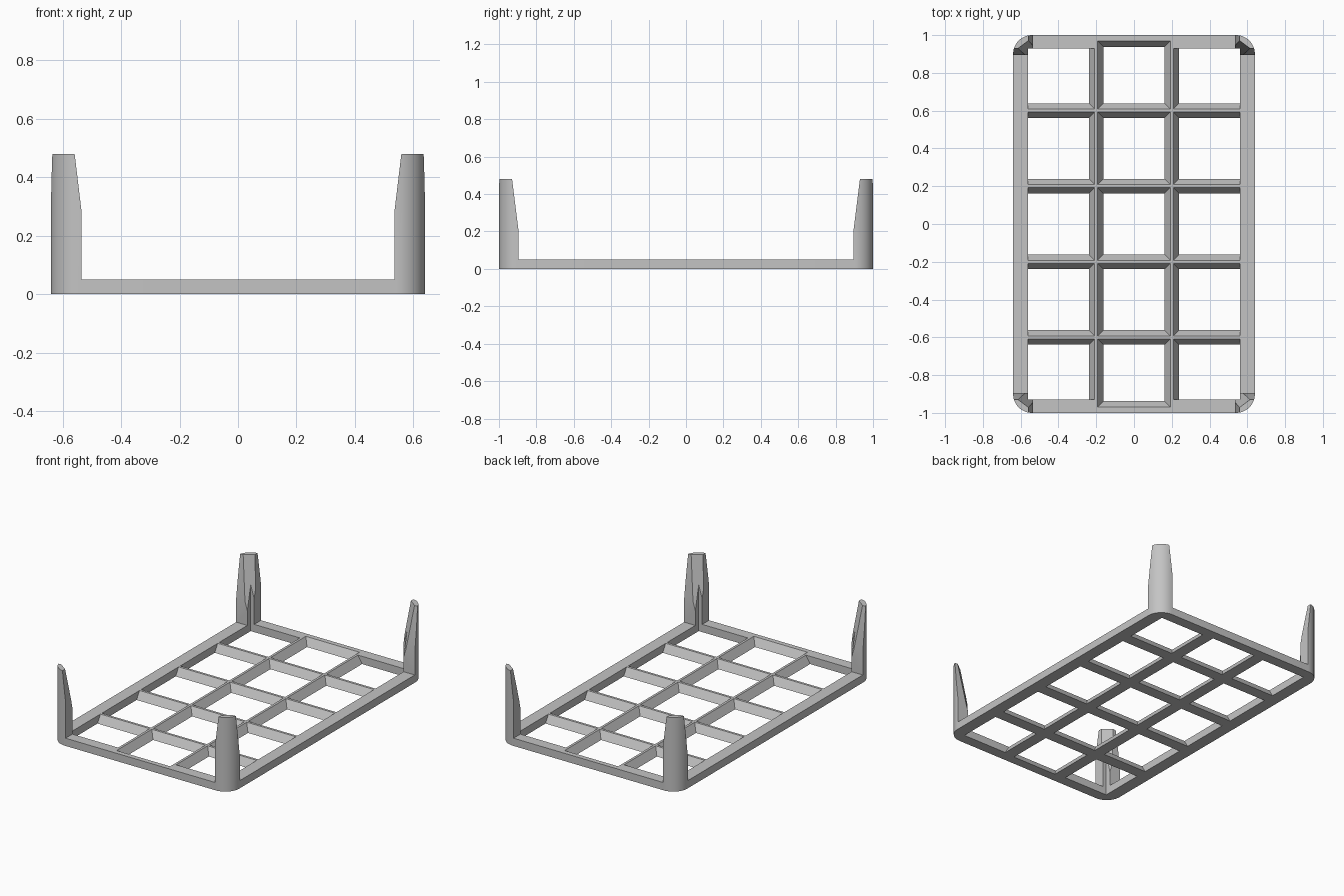
import bpy, bmesh, math
from mathutils import Vector

cube = bpy.data.objects.get("Cube")
if cube:
    bpy.data.objects.remove(cube, do_unlink=True)

HX, HY, R = 0.64, 1.0, 0.1          # outer half sizes and corner radius
IX, IY = 0.56, 0.93                 # inner faces of the rim
RIM, TOP = 0.05, 0.48               # rim and post heights
SEG = 12
BASE, RIDGE = 0.038, 0.008          # half widths of the bars, bottom and top

grey = bpy.data.materials.new("light_grey")
grey.use_nodes = True
grey.diffuse_color = (0.55, 0.55, 0.55, 1)
grey.node_tree.nodes["Principled BSDF"].inputs["Base Color"].default_value = (0.55, 0.55, 0.55, 1)


def make_object(name, bm):
    bmesh.ops.recalc_face_normals(bm, faces=bm.faces)
    mesh = bpy.data.meshes.new(name)
    bm.to_mesh(mesh)
    bm.free()
    mesh.materials.append(grey)
    ob = bpy.data.objects.new(name, mesh)
    bpy.context.collection.objects.link(ob)
    return ob


def loft(bm, low, high, z0, z1):
    """Closed solid between two outlines with the same point count."""
    a = [bm.verts.new((x, y, z0)) for x, y in low]
    b = [bm.verts.new((x, y, z1)) for x, y in high]
    bm.faces.new(a[::-1])
    bm.faces.new(b)
    for i in range(len(a)):
        j = (i + 1) % len(a)
        bm.faces.new((a[i], a[j], b[j], b[i]))


def select_only(ob):
    bpy.ops.object.select_all(action='DESELECT')
    ob.select_set(True)
    bpy.context.view_layer.objects.active = ob


def corner_arc(sx, sy, start):
    return [(sx * (HX - R) + R * math.cos(start + math.pi / 2 * k / SEG),
             sy * (HY - R) + R * math.sin(start + math.pi / 2 * k / SEG))
            for k in range(SEG + 1)]


# Tray plate with rounded corners
outline = []
for n, (sx, sy) in enumerate([(1, 1), (-1, 1), (-1, -1), (1, -1)]):
    outline += corner_arc(sx, sy, n * math.pi / 2)
bm = bmesh.new()
loft(bm, outline, outline, 0, RIM)
tray = make_object("tray_grid", bm)


# Openings: sloped beside bars, upright against the rim
def half_width(z):
    return BASE + (RIDGE - BASE) * z / RIM


def opening(col, row, z):
    h = half_width(z)
    x0 = -IX if col == 0 else -0.6 + 0.4 * col + h
    x1 = IX if col == 2 else -0.2 + 0.4 * col - h
    end = HY - 0.025 - h + 0.001 if col == 1 else IY
    y0 = -end if row == 0 else -1 + 0.4 * row + h
    y1 = end if row == 4 else -0.6 + 0.4 * row - h
    return [(x0, y0), (x1, y0), (x1, y1), (x0, y1)]


bm = bmesh.new()
for col in range(3):
    for row in range(5):
        loft(bm, opening(col, row, -0.01), opening(col, row, 0.06), -0.01, 0.06)
cutter = make_object("opening_cutter", bm)
cutter.hide_render = True
mod = tray.modifiers.new("openings", 'BOOLEAN')
mod.object = cutter
mod.operation = 'DIFFERENCE'
mod.solver = 'EXACT'
select_only(tray)
bpy.ops.object.modifier_apply(modifier=mod.name)
bpy.data.objects.remove(cutter, do_unlink=True)
bpy.ops.object.shade_smooth_by_angle(angle=math.radians(25))


# Corner posts: angle section, tapered by three sloping cuts
def cut(bm, point, normal):
    geom = bm.verts[:] + bm.edges[:] + bm.faces[:]
    result = bmesh.ops.bisect_plane(bm, geom=geom, plane_co=point,
                                    plane_no=normal, clear_inner=True, dist=1e-6)
    edges = [e for e in result["geom_cut"] if isinstance(e, bmesh.types.BMEdge)]
    bmesh.ops.holes_fill(bm, edges=[e for e in edges if e.is_boundary], sides=0)


names = {(1, 1): "back_left_post", (-1, 1): "back_right_post",
         (1, -1): "front_left_post", (-1, -1): "front_right_post"}
for (sx, sy), name in names.items():
    bm = bmesh.new()
    section = [(HX, 0.895)] + corner_arc(1, 1, 0) + [
        (0.535, HY), (0.535, IY), (IX, IY), (IX, 0.895)]
    loft(bm, section, section, RIM, TOP)
    cut(bm, Vector((0.535, 1, 0.28)), Vector((0.2, 0, -0.024)).normalized())
    cut(bm, Vector((0.6, 0.895, 0.2)), Vector((0, 0.28, -0.035)).normalized())
    cut(bm, Vector((IX, IY, 0.3)), Vector((0.6, 0.8, -0.18)).normalized())
    for v in bm.verts:
        v.co.x *= sx
        v.co.y *= sy
    post = make_object(name, bm)
    select_only(post)
    bpy.ops.object.shade_smooth_by_angle(angle=math.radians(12))
